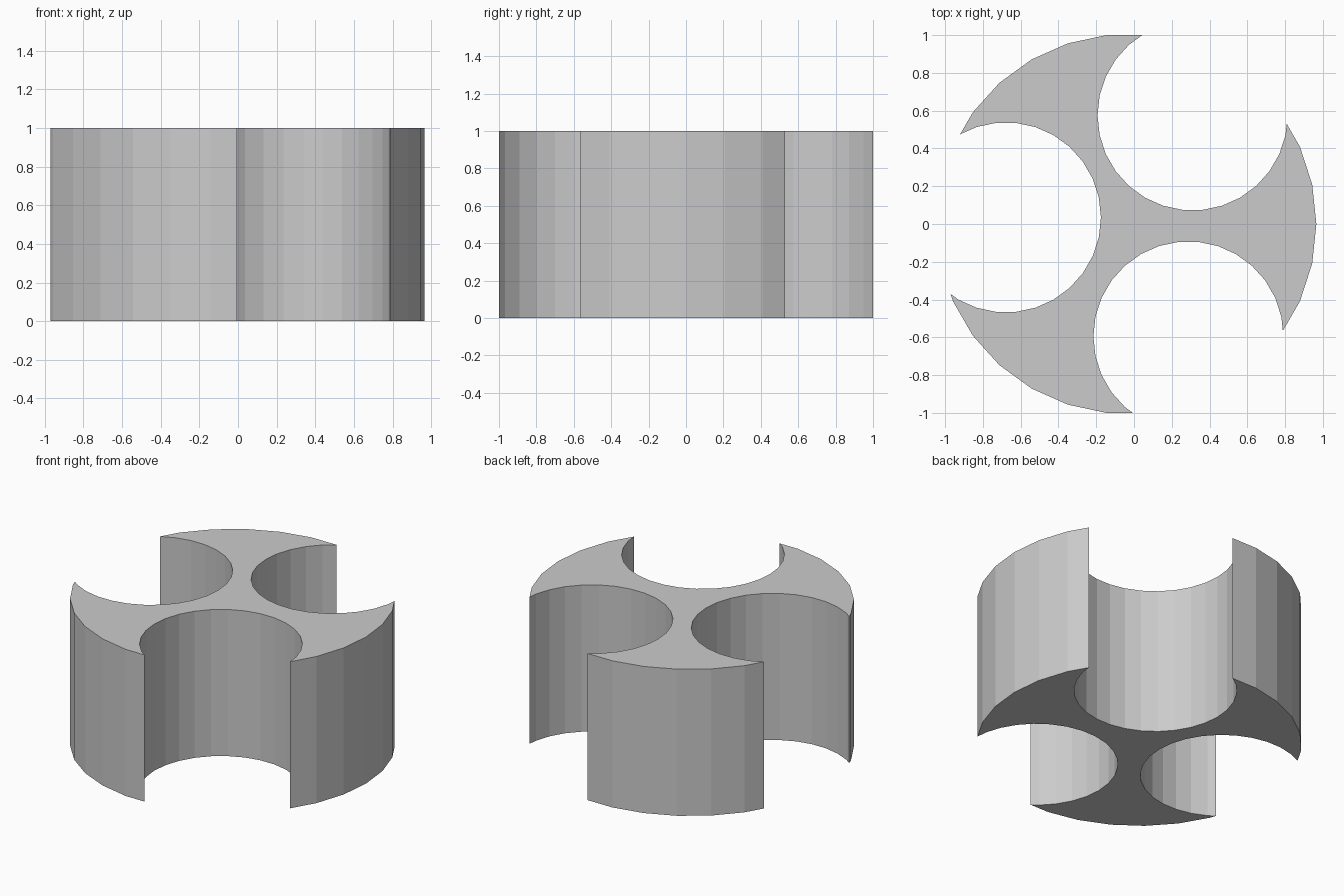
import bpy
import math

if "Cube" in bpy.data.objects:
    bpy.data.objects.remove(bpy.data.objects["Cube"])

SIDES = 30


def cylinder(name, radius, x, y, z0, z1):
    """Low-poly cylinder with one corner pointing along +x."""
    bpy.ops.mesh.primitive_cylinder_add(
        vertices=SIDES, radius=radius, depth=z1 - z0,
        location=(x, y, (z0 + z1) / 2), rotation=(0, 0, -math.pi / 2))
    obj = bpy.context.object
    obj.name = name
    return obj


# Round body
body = cylinder("three_armed_hub", 1.0055, -0.04, 0, 0, 1)

# Three round pockets cut through the rim
pockets = [(0.31, 0.575), (-0.678, 0.035), (0.288, -0.595)]
for i, (x, y) in enumerate(pockets):
    cutter = cylinder(f"pocket_cutter_{i + 1}", 0.503, x, y, -0.2, 1.2)
    cutter.hide_render = True
    cut = body.modifiers.new(f"pocket_{i + 1}", 'BOOLEAN')
    cut.operation = 'DIFFERENCE'
    cut.solver = 'EXACT'
    cut.object = cutter
    bpy.context.view_layer.objects.active = body
    bpy.ops.object.modifier_apply(modifier=cut.name)
    bpy.data.objects.remove(cutter)
